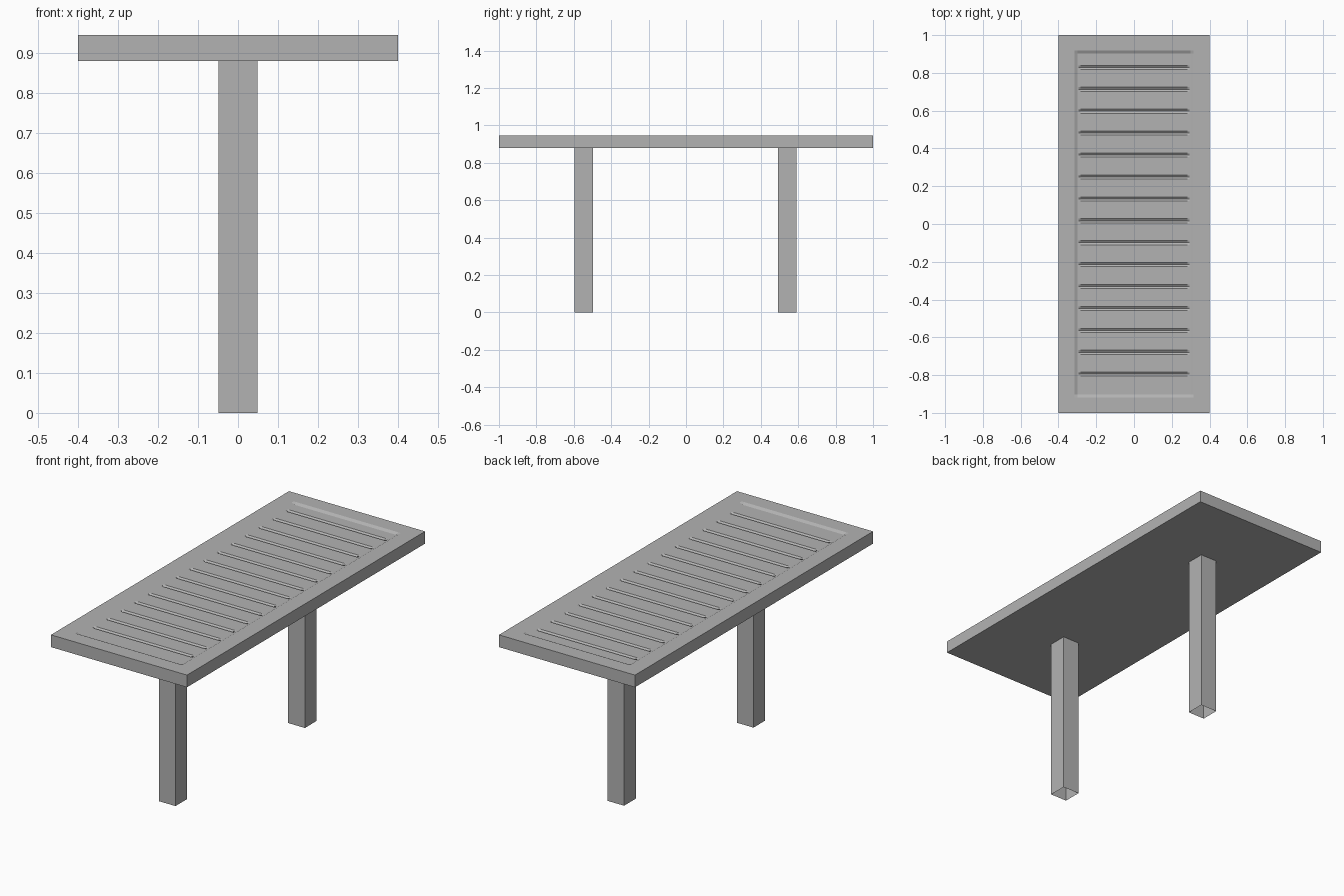
import bpy
import bmesh

cube = bpy.data.objects.get("Cube")
if cube:
    bpy.data.objects.remove(cube, do_unlink=True)

grey = bpy.data.materials.new("plain_grey")
grey.use_nodes = True
color = (0.45, 0.45, 0.45, 1)
grey.diffuse_color = color
grey.node_tree.nodes["Principled BSDF"].inputs["Base Color"].default_value = color

TOP, UNDER = 0.945, 0.88
HALF_X, HALF_Y = 0.4, 1.0
RECESS_X, RECESS_Y = 0.315, 0.918    # outer rim of the recessed panel
SLOPE, DEPTH = 0.016, 0.008
GROOVE_X, GROOVE_W = 0.295, 0.011    # half length and half width
grooves = [-0.795 + i * 0.116 for i in range(15)]


def finish(name, bm):
    bmesh.ops.recalc_face_normals(bm, faces=bm.faces)
    mesh = bpy.data.meshes.new(name)
    bm.to_mesh(mesh)
    bm.free()
    mesh.materials.append(grey)
    obj = bpy.data.objects.new(name, mesh)
    bpy.context.collection.objects.link(obj)
    return obj


def height(x, y):
    """Flat rim, sloping recess, V grooves across the recess floor."""
    inset = min(RECESS_X - abs(x), RECESS_Y - abs(y))
    z = TOP - DEPTH * min(max(inset / SLOPE, 0), 1)
    nearest = min(abs(y - g) for g in grooves)
    cut = min(1 - nearest / GROOVE_W, (GROOVE_X - abs(x)) / GROOVE_W)
    return z - DEPTH * max(cut, 0)


# Table top: a height grid over the panel, with sides and a flat underside
half = [HALF_X, RECESS_X, RECESS_X - SLOPE, GROOVE_X, GROOVE_X - GROOVE_W]
xs = sorted(half + [-x for x in half])
ys = [s * y for s in (-1, 1) for y in (HALF_Y, RECESS_Y, RECESS_Y - SLOPE)]
ys = sorted(ys + [g + d for g in grooves for d in (-GROOVE_W, 0, GROOVE_W)])
bm = bmesh.new()
grid = [[bm.verts.new((x, y, height(x, y))) for x in xs] for y in ys]
for low, high in zip(grid, grid[1:]):
    for i in range(len(xs) - 1):
        bm.faces.new((low[i], low[i + 1], high[i + 1], high[i]))
rim = [e for e in bm.edges if e.is_boundary]
skirt = bmesh.ops.extrude_edge_only(bm, edges=rim)["geom"]
for v in skirt:
    if isinstance(v, bmesh.types.BMVert):
        v.co.z = UNDER
lower = [e for e in bm.edges if e.is_boundary]
bmesh.ops.holes_fill(bm, edges=lower, sides=0)
finish("table_top", bm)

# Legs: square tubes, open at the ends
for name, y in (("front_leg", -0.546), ("back_leg", 0.541)):
    bm = bmesh.new()
    bmesh.ops.create_cube(bm, size=1)
    for v in bm.verts:
        v.co = (v.co.x * 0.098, y + v.co.y * 0.098, (v.co.z + 0.5) * UNDER)
    ends = [f for f in bm.faces if abs(f.normal.z) > 0.9]
    bmesh.ops.delete(bm, geom=ends, context='FACES_ONLY')
    finish(name, bm)
